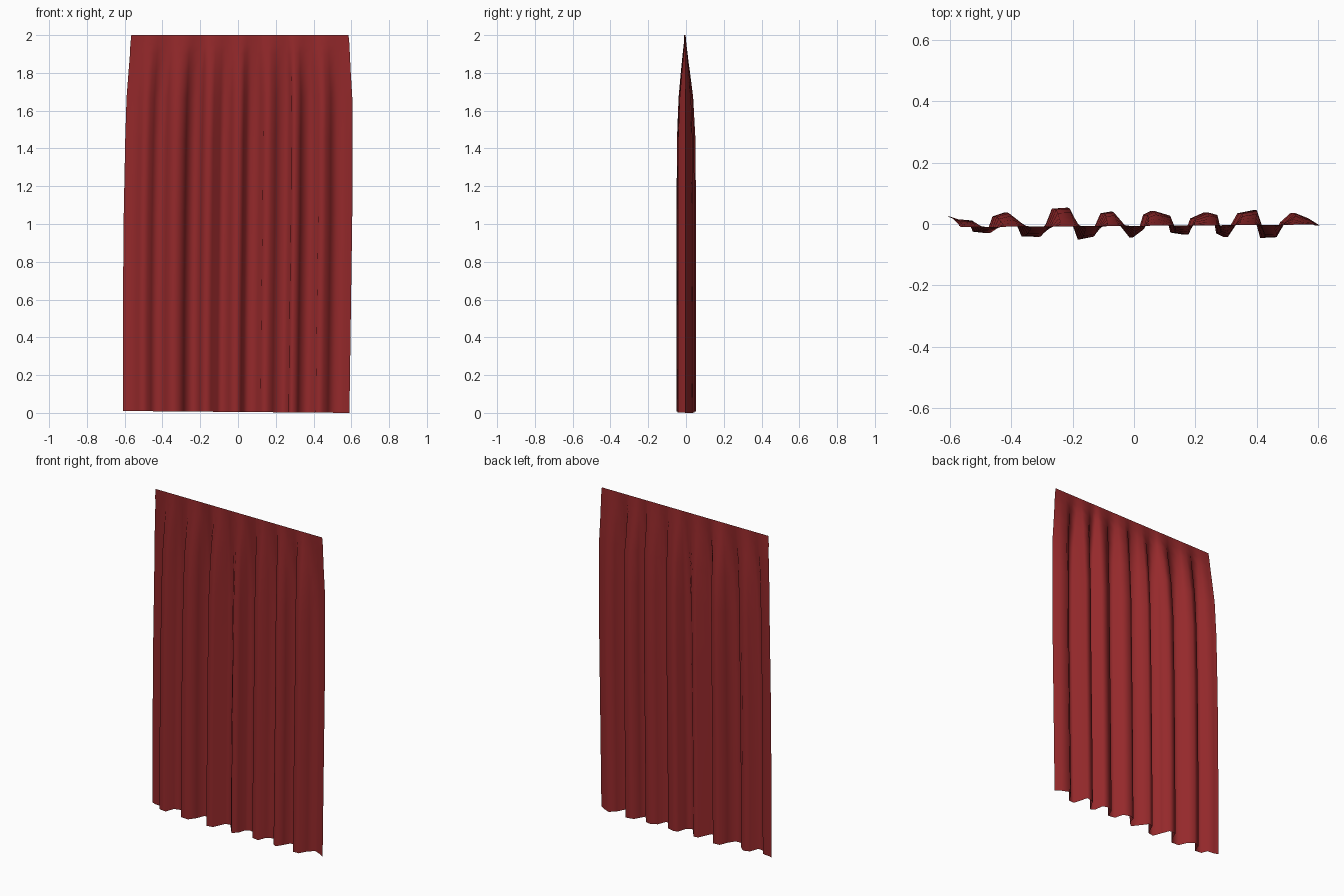
import bpy, bmesh

# Pleat cross-section at the hem, seen from the top (x, y)
PLEATS = [(-.61, .025), (-.585, .016), (-.54, .012), (-.525, -.025), (-.48, -.03),
          (-.46, .025), (-.42, .038), (-.385, .008), (-.365, -.04), (-.315, -.042),
          (-.285, .0), (-.265, .05), (-.22, .053), (-.2, .005), (-.18, -.05),
          (-.14, -.042), (-.105, .035), (-.075, .04), (-.045, .0), (-.01, -.044),
          (.02, -.02), (.035, .03), (.06, .043), (.11, .028), (.125, -.028),
          (.17, -.035), (.19, .018), (.235, .038), (.265, .03), (.275, -.03),
          (.3, -.043), (.325, .0), (.345, .035), (.395, .045), (.42, -.045),
          (.46, -.043), (.485, .005), (.52, .036), (.565, .018), (.6, -.005)]

# Rows up the cloth: height, pleat depth, left edge, right edge
ROWS = [(0.01, 1, -.61, .59), (.5, 1, -.61, .597), (1.05, 1, -.605, .605),
        (1.45, .95, -.597, .605), (1.67, .75, -.59, .605), (1.8, .48, -.58, .597),
        (1.9, .25, -.572, .592), (1.95, .12, -.57, .59), (2, 0, -.565, .585)]

bm = bmesh.new()
x0, x1 = PLEATS[0][0], PLEATS[-1][0]
grid = []
for z, depth, left, right in ROWS:
    row = []
    for x, y in PLEATS:
        t = (x - x0) / (x1 - x0)
        drop = 0.01 * t if z < .1 else 0      # hem hangs a little lower on the right
        base = -.01 + .008 * t                # line of the straight top edge
        row.append(bm.verts.new((left + t * (right - left),
                                 y * depth + base * (1 - depth), z - drop)))
    grid.append(row)
for a, b in zip(grid, grid[1:]):
    for i in range(len(a) - 1):
        bm.faces.new((a[i], a[i + 1], b[i + 1], b[i]))

mesh = bpy.data.meshes.new("curtain")
bm.to_mesh(mesh)
bm.free()
for p in mesh.polygons:
    p.use_smooth = True
curtain = bpy.data.objects.new("curtain", mesh)
bpy.context.collection.objects.link(curtain)

# Red cloth
cloth = bpy.data.materials.new("red_cloth")
cloth.diffuse_color = (.3, .022, .024, 1)
mesh.materials.append(cloth)
